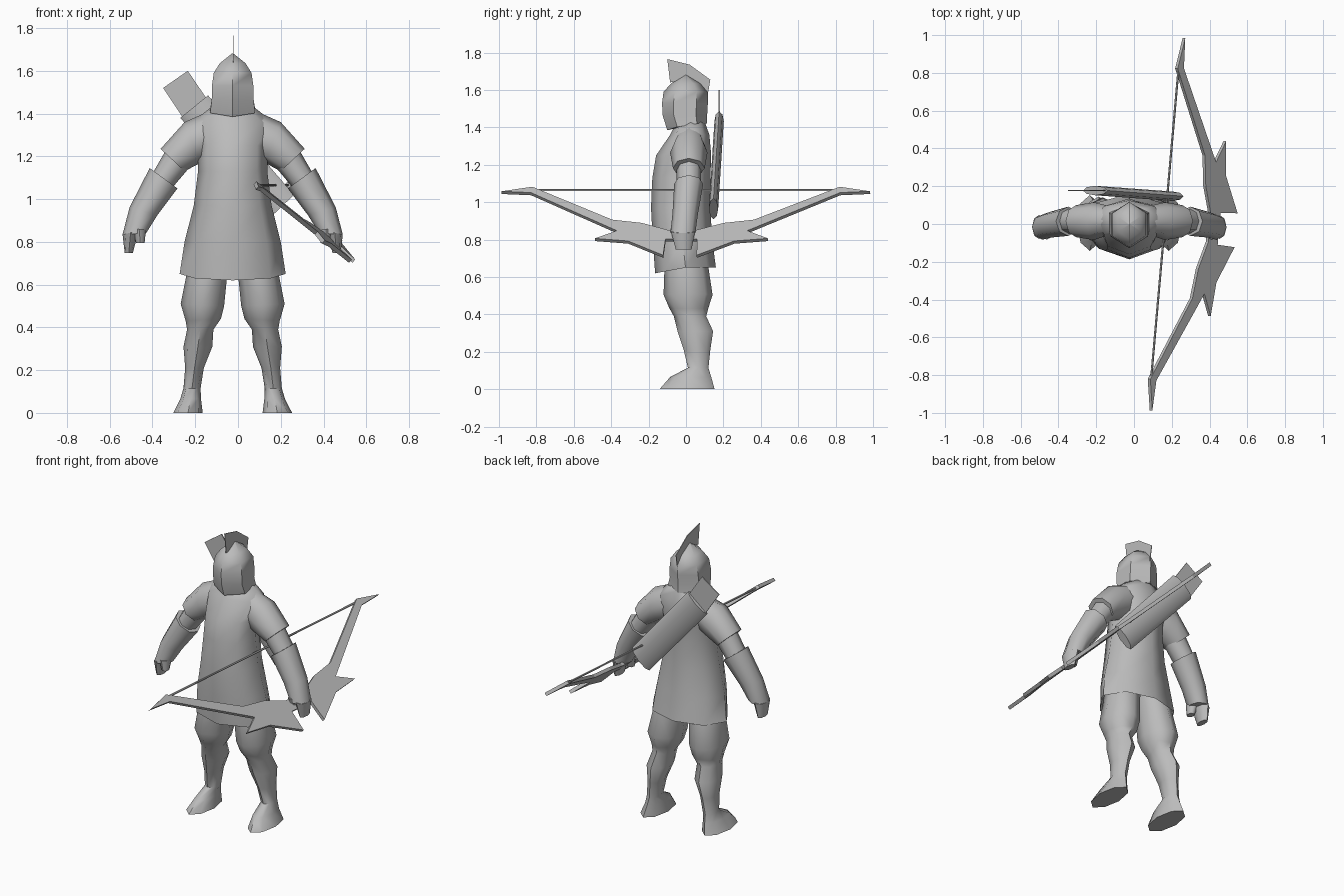
import bpy, bmesh, math
from mathutils import Vector

if "Cube" in bpy.data.objects:
    bpy.data.objects.remove(bpy.data.objects["Cube"], do_unlink=True)

grey = bpy.data.materials.new("plain grey")
grey.use_nodes = True
grey.diffuse_color = (0.5, 0.5, 0.5, 1)
grey.node_tree.nodes["Principled BSDF"].inputs["Base Color"].default_value = (0.5, 0.5, 0.5, 1)

CX = -0.025          # the figure's own centre line
smooth = []


def loft(name, rings, caps=(True, True), rounded=True):
    """Skin a list of equally long point rings."""
    bm = bmesh.new()
    vs = [[bm.verts.new(p) for p in r] for r in rings]
    n = len(rings[0])
    for a, b in zip(vs, vs[1:]):
        for i in range(n):
            j = (i + 1) % n
            bm.faces.new((a[i], a[j], b[j], b[i]))
    if caps[0]:
        bm.faces.new(vs[0])
    if caps[1]:
        bm.faces.new(vs[-1])
    bmesh.ops.recalc_face_normals(bm, faces=bm.faces)
    me = bpy.data.meshes.new(name)
    bm.to_mesh(me)
    bm.free()
    me.materials.append(grey)
    ob = bpy.data.objects.new(name, me)
    bpy.context.collection.objects.link(ob)
    if rounded:
        smooth.append(ob)
    return ob


def section(outer, inner, y0, y1, side=1, cx=CX, n=8, drop=0.0):
    """Oval ring between two (x, z) points, y0 front to y1 back."""
    pts = []
    for k in range(n):
        t = math.pi / 2 + 2 * math.pi * k / n
        c, s = math.cos(t), math.sin(t)
        x = (outer[0] + inner[0]) / 2 + c * (outer[0] - inner[0]) / 2
        z = (outer[1] + inner[1]) / 2 + c * (outer[1] - inner[1]) / 2
        z -= drop * max(0.0, -s)
        pts.append(Vector((cx + side * x, (y0 + y1) / 2 + s * (y1 - y0) / 2, z)))
    return pts


def level(z, w, y0, y1, n=8, drop=0.0):
    return section((w, z), (-w, z), y0, y1, n=n, drop=drop)


def plate(name, pts, offset):
    o = Vector(offset)
    return loft(name, [[Vector(p) - o for p in pts], [Vector(p) + o for p in pts]], rounded=False)


# Tunic, open at the hem
tunic = [(0.65, 0.248, -0.165, 0.16, 0.03), (0.80, 0.225, -0.178, 0.14, 0),
         (0.97, 0.182, -0.187, 0.13, 0), (1.13, 0.162, -0.18, 0.13, 0),
         (1.25, 0.162, -0.16, 0.135, 0), (1.36, 0.19, -0.085, 0.125, 0),
         (1.43, 0.10, -0.05, 0.10, 0)]
loft("tunic", [level(z, w, a, b, drop=d) for z, w, a, b, d in tunic], (False, True))

# Hood with a pointed face and crown
hood = [(1.42, 0.122, -0.10, 0.112, 0.035), (1.465, 0.113, -0.125, 0.113, 0),
        (1.53, 0.112, -0.128, 0.117, 0), (1.59, 0.102, -0.12, 0.117, 0),
        (1.635, 0.07, -0.08, 0.08, 0), (1.68, 0.005, -0.005, 0.005, 0)]
loft("hood", [level(z, w, a, b, n=6, drop=d) for z, w, a, b, d in hood])

# Crest on the hood
crest = [(-0.10, 1.765), (0.02, 1.735), (0.13, 1.655), (0.112, 1.55),
         (0.06, 1.62), (0, 1.66), (-0.085, 1.64)]
plate("crest", [(CX + 0.003, y, z) for y, z in crest], (0.002, 0, 0))

# Limbs: (outer xz, inner xz, front y, back y)
LEG = [((0.20, 0.80), (0.0, 0.80), -0.10, 0.10),
       ((0.215, 0.65), (0.025, 0.65), -0.115, 0.12),
       ((0.243, 0.51), (0.04, 0.50), -0.12, 0.142),
       ((0.22, 0.43), (0.055, 0.44), -0.09, 0.12),
       ((0.213, 0.39), (0.09, 0.39), -0.065, 0.108),
       ((0.23, 0.31), (0.095, 0.31), -0.045, 0.145),
       ((0.222, 0.21), (0.135, 0.21), -0.012, 0.13),
       ((0.23, 0.115), (0.15, 0.115), 0.01, 0.12),
       ((0.245, 0.065), (0.148, 0.065), -0.085, 0.135),
       ((0.278, 0.0), (0.14, 0.0), -0.142, 0.153)]
SLEEVE = [((0.09, 1.42), (0.08, 1.20), -0.05, 0.09),
          ((0.225, 1.36), (0.15, 1.17), -0.085, 0.115),
          ((0.337, 1.235), (0.225, 1.13), -0.07, 0.10)]
UPPER_ARM = [((0.30, 1.25), (0.20, 1.15), -0.05, 0.08),
             ((0.375, 1.12), (0.285, 1.05), -0.05, 0.08)]
GLOVE = [((0.388, 1.145), (0.258, 1.05), -0.063, 0.092),
         ((0.482, 0.962), (0.352, 0.925), -0.072, 0.065),
         ((0.515, 0.835), (0.405, 0.84), -0.083, 0.05)]
FINGERS = [((0.515, 0.835), (0.44, 0.85), -0.08, 0.048),
           ((0.505, 0.748), (0.467, 0.748), -0.055, 0.03)]
THUMB = [((0.47, 0.86), (0.405, 0.86), -0.083, 0.0),
         ((0.452, 0.795), (0.412, 0.795), -0.075, -0.025)]
for side, label in ((1, "left"), (-1, "right")):
    for part, rows in (("leg", LEG), ("sleeve", SLEEVE), ("upper_arm", UPPER_ARM),
                       ("glove", GLOVE), ("fingers", FINGERS), ("thumb", THUMB)):
        loft(f"{label}_{part}", [section(*r, side=side) for r in rows])

# Quiver slung across the back, with arrow feathers
loft("quiver", [section((-0.14, 1.485), (-0.27, 1.38), 0.152, 0.202, cx=0),
                section((0.262, 1.02), (0.147, 0.91), 0.122, 0.172, cx=0)])
feathers = [(-0.35, 1.52), (-0.235, 1.60), (-0.14, 1.46), (-0.25, 1.37)]
plate("arrow_feathers", [(x, 0.178, z) for x, z in feathers], (0, 0.003, 0))

# Bow: u runs along its length, w from the string towards the grip
ALONG = Vector((0.088, 0.996, 0))
DEPTH = Vector((0.72, -0.063, -0.69))
ACROSS = ALONG.cross(DEPTH).normalized()


def bow_point(u, w):
    return Vector((0.163, 0, 1.065)) + ALONG * u + DEPTH * w


half = [(0.075, 0.32), (0.22, 0.265), (0.38, 0.24), (0.825, -0.015), (0.99, 0.02),
        (0.83, 0.03), (0.35, 0.325), (0.465, 0.385), (0.285, 0.405), (0.09, 0.515),
        (0.085, 0.39)]
outline = half + [(-u, w) for u, w in reversed(half)]
plate("bow", [bow_point(u, w) for u, w in outline], ACROSS * 0.01)

# Bow string
string = [[bow_point(u, 0.0) + 0.006 * (DEPTH * math.cos(t) + ACROSS * math.sin(t))
           for t in (math.tau * k / 6 for k in range(6))] for u in (-0.825, 0.825)]
loft("bow_string", string)

# Soft shading on the rounded parts
bpy.ops.object.select_all(action='DESELECT')
for ob in smooth:
    ob.select_set(True)
bpy.context.view_layer.objects.active = smooth[0]
bpy.ops.object.shade_smooth_by_angle(angle=math.radians(55))
